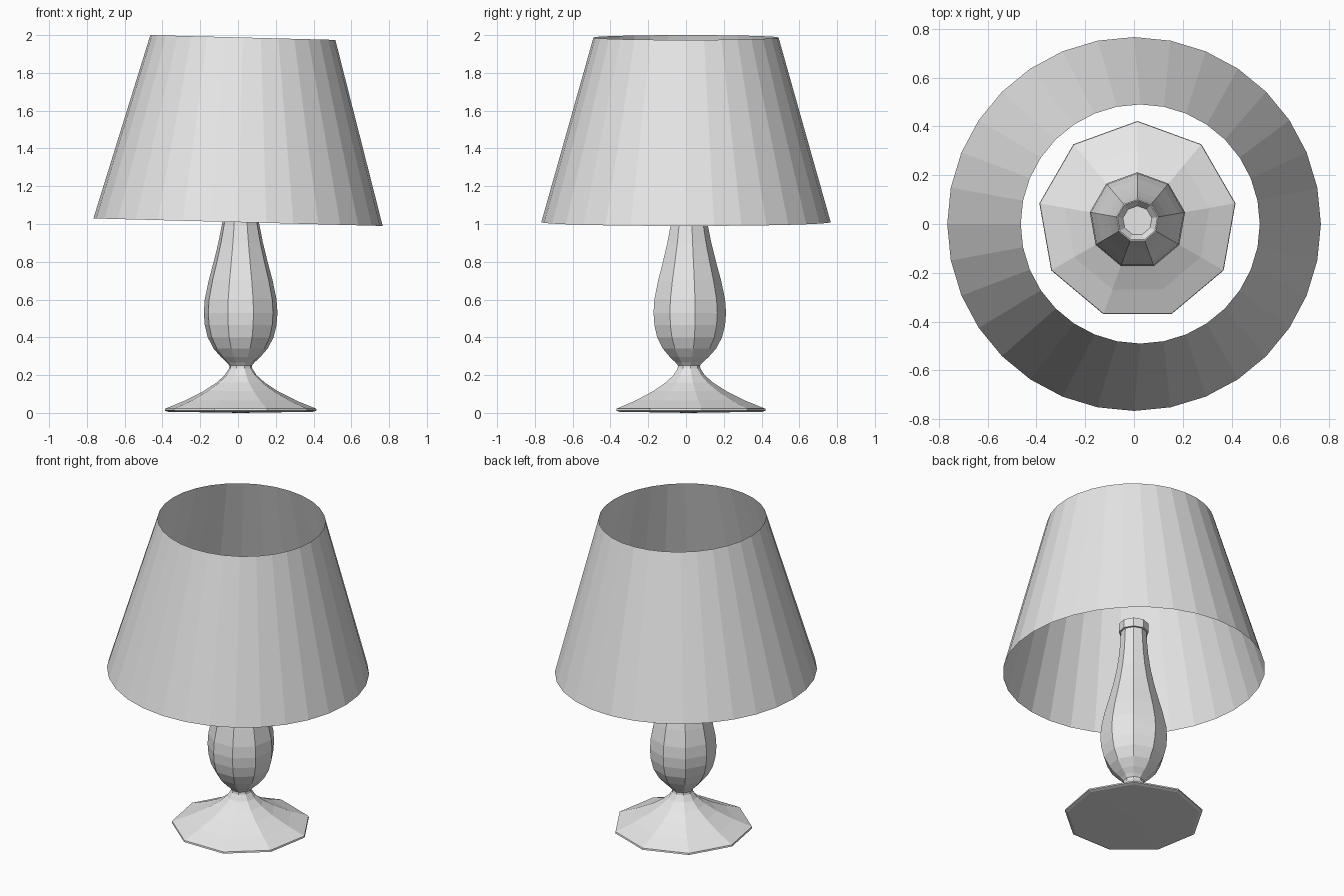
import bpy, bmesh
from math import sin, cos, pi
from mathutils import Matrix

if "Cube" in bpy.data.objects:
    bpy.data.objects.remove(bpy.data.objects["Cube"])

grey = bpy.data.materials.new("light_grey")
grey.use_nodes = True
grey.diffuse_color = (0.8, 0.8, 0.8, 1)
grey.node_tree.nodes["Principled BSDF"].inputs["Base Color"].default_value = (0.8, 0.8, 0.8, 1)


def lathe(name, profile, sides, centre=(0, 0), tilt=0.0):
    """Turn a (radius, height) profile, listed bottom to top; radius 0 makes a pole."""
    bm = bmesh.new()
    rings = []
    for r, z in profile:
        if r == 0:
            rings.append([bm.verts.new((0, 0, z))] * sides)
            continue
        angles = [pi / 2 + 2 * pi * i / sides for i in range(sides)]
        rings.append([bm.verts.new((r * cos(a), r * sin(a), z)) for a in angles])
    for low, high in zip(rings, rings[1:]):
        for i in range(sides):
            j = (i + 1) % sides
            corners = dict.fromkeys((low[i], low[j], high[j], high[i]))
            bm.faces.new(list(corners))
    bm.transform(Matrix.Rotation(tilt, 4, "Y"))
    mesh = bpy.data.meshes.new(name)
    bm.to_mesh(mesh)
    bm.free()
    mesh.materials.append(grey)
    ob = bpy.data.objects.new(name, mesh)
    ob.location = (*centre, 0)
    bpy.context.collection.objects.link(ob)
    return ob


SIDES = 9
AXIS = (0.014, 0.014)

# Flared foot, with a thin rim and almost flat underside
lathe("foot", [(0, 0.0), (0.39, 0.006), (0.408, 0.012), (0.406, 0.022),
               (0.30, 0.065), (0.20, 0.115), (0.13, 0.16), (0.085, 0.2),
               (0.062, 0.235), (0.06, 0.25)], SIDES, AXIS)

# Vase-shaped stem
lathe("stem", [(0.06, 0.25), (0.075, 0.268), (0.105, 0.295), (0.145, 0.34),
               (0.177, 0.4), (0.193, 0.465), (0.198, 0.53), (0.193, 0.6),
               (0.172, 0.7), (0.145, 0.8), (0.12, 0.9), (0.1, 1.0),
               (0.086, 1.1), (0.078, 1.2), (0.076, 1.25)], SIDES, AXIS)

# Collar with a recessed top
lathe("collar", [(0.076, 1.25), (0.088, 1.25), (0.088, 1.305),
                 (0.083, 1.305), (0.06, 1.27), (0, 1.27)], SIDES, AXIS)

# Open, slightly tilted shade
lathe("shade", [(0.766, 1.01), (0.49, 1.988)], 32, (-0.026, 0), tilt=0.026)
